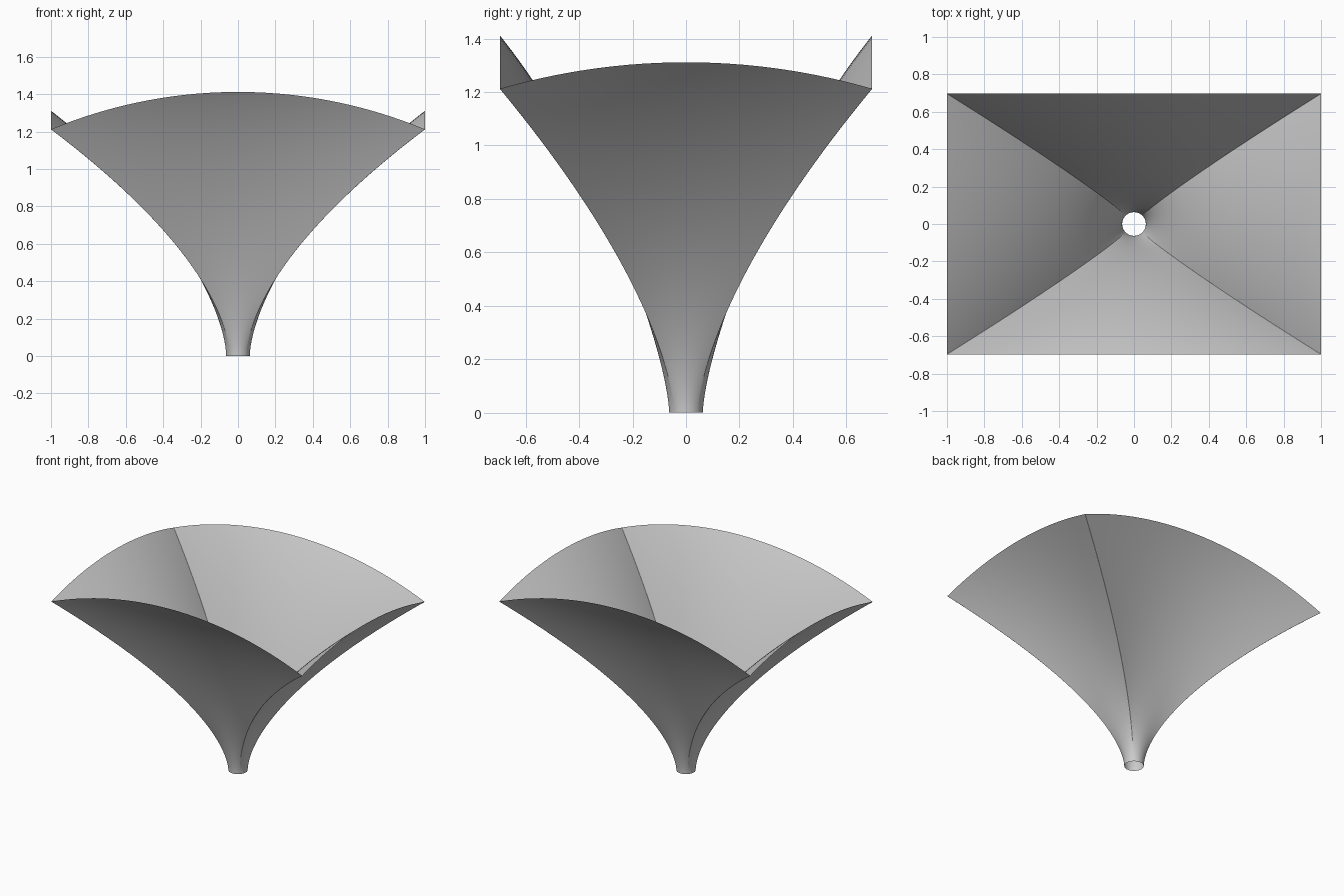
import bpy
import bmesh
import math

cube = bpy.data.objects.get("Cube")
if cube:
    bpy.data.objects.remove(cube, do_unlink=True)

THROAT = 0.063      # throat radius
ASPECT = 0.697      # mouth depth relative to its width
HEIGHT = 1.212      # height of the mouth corners
DOME = 2.69         # radius of the sphere that trims the mouth
FLARE_X = 1.68      # flare exponents across the width and the depth
FLARE_Y = 1.54
ROWS = 64
STEPS = 20          # samples on half of each wall


def dome(r):
    return math.sqrt(DOME ** 2 - r * r)


def outline():
    """Throat angle and mouth point pairs, denser towards the corners."""
    half = [math.sin(math.pi / 2 * i / STEPS) for i in range(-STEPS, STEPS)]
    quarter = math.pi / 4
    side = [(u * quarter, 1, u * ASPECT) for u in half]
    back = [((u + 2) * quarter, -u, ASPECT) for u in half]
    walls = side + back
    return walls + [(a + math.pi, -x, -y) for a, x, y in walls]


def wall_point(angle, mouth_x, mouth_y, t):
    """Point at fraction t of the ray from the round throat to the mouth."""
    x0, y0 = THROAT * math.cos(angle), THROAT * math.sin(angle)
    rise = dome(math.hypot(mouth_x, mouth_y)) - dome(math.hypot(1, ASPECT))
    return (x0 + (mouth_x - x0) * t ** FLARE_X,
            y0 + (mouth_y - y0) * t ** FLARE_Y,
            HEIGHT * t + rise * t * t * (3 - 2 * t))


# Horn wall: a round throat that morphs into a domed rectangular mouth
bm = bmesh.new()
rays = outline()
rings = [[bm.verts.new(wall_point(*ray, row / ROWS)) for ray in rays]
         for row in range(ROWS + 1)]
for low, high in zip(rings, rings[1:]):
    for i in range(len(rays)):
        j = (i + 1) % len(rays)
        bm.faces.new((low[i], low[j], high[j], high[i]))

mesh = bpy.data.meshes.new("horn_wall")
bm.to_mesh(mesh)
bm.free()
horn = bpy.data.objects.new("horn_wall", mesh)
bpy.context.collection.objects.link(horn)

# Plain grey finish
grey = bpy.data.materials.new("plain grey")
grey.use_nodes = True
colour = (0.6, 0.6, 0.6, 1)
grey.diffuse_color = colour
grey.node_tree.nodes["Principled BSDF"].inputs["Base Color"].default_value = colour
mesh.materials.append(grey)

bpy.ops.object.select_all(action="DESELECT")
horn.select_set(True)
bpy.context.view_layer.objects.active = horn
bpy.ops.object.shade_smooth()
